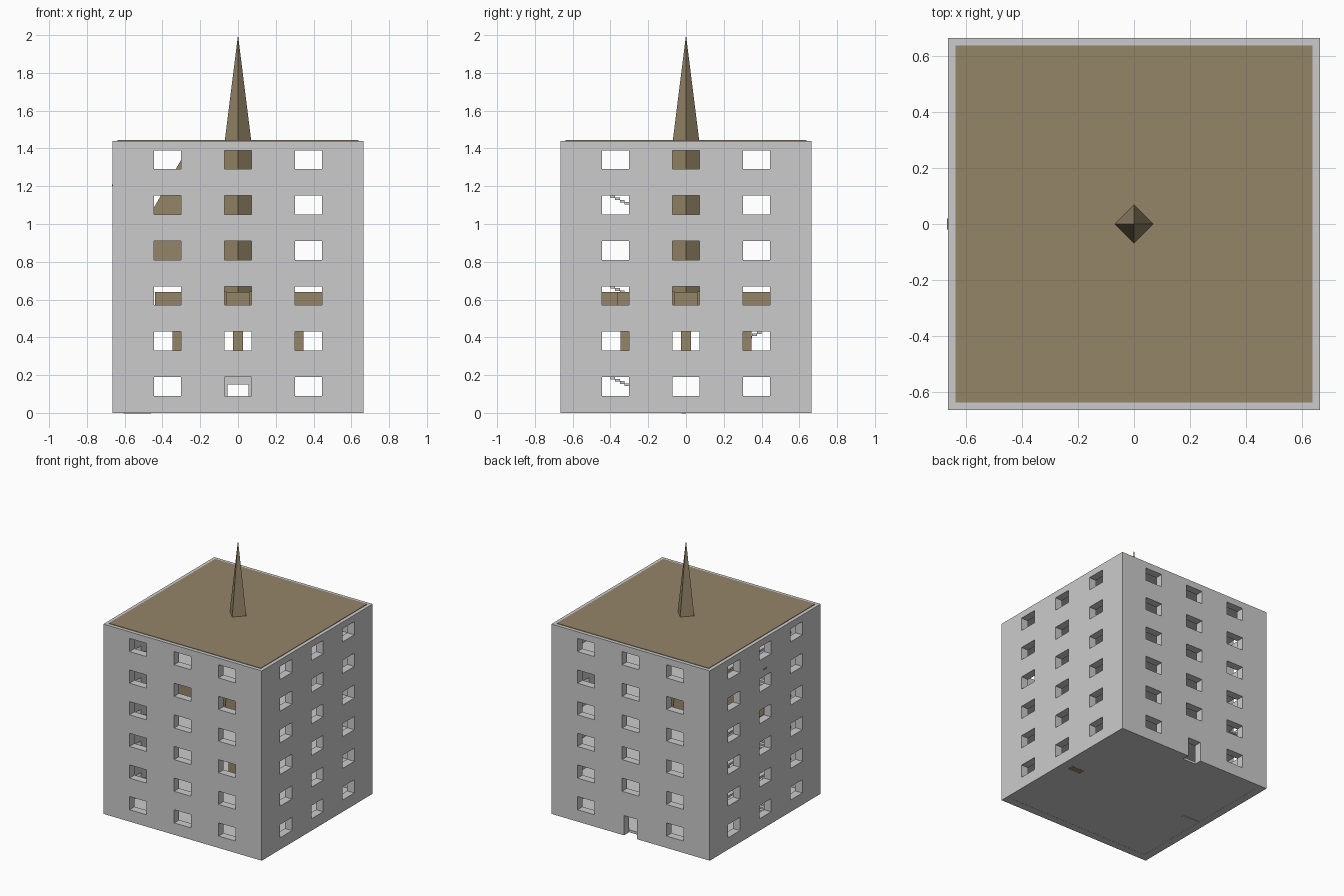
import bpy, bmesh, math
from mathutils import Matrix, Vector

if "Cube" in bpy.data.objects:
    bpy.data.objects.remove(bpy.data.objects["Cube"])

H, T, TOP = 0.665, 0.06, 1.44
tan = bpy.data.materials.new("tan")
tan.diffuse_color = (0.30, 0.235, 0.14, 1)
tan.use_nodes = True
tan.node_tree.nodes["Principled BSDF"].inputs["Base Color"].default_value = tan.diffuse_color


def finish(name, bm, mat=None):
    bmesh.ops.recalc_face_normals(bm, faces=bm.faces)
    me = bpy.data.meshes.new(name)
    bm.to_mesh(me)
    bm.free()
    ob = bpy.data.objects.new(name, me)
    bpy.context.collection.objects.link(ob)
    if mat:
        me.materials.append(mat)
    return ob


def add_box(bm, lo, hi):
    lo, hi = Vector(lo), Vector(hi)
    m = Matrix.Translation((lo + hi) / 2) @ Matrix.Diagonal((*(hi - lo), 1))
    bmesh.ops.create_cube(bm, size=1, matrix=m)


def box(name, lo, hi, mat=None):
    bm = bmesh.new()
    add_box(bm, lo, hi)
    return finish(name, bm, mat)


# Wall panel with a grid of window openings, drawn as the front wall then turned
def wall(name, half, turn, door=False):
    wins = [(-0.445, -0.302), (-0.071, 0.071), (0.302, 0.445)]
    rows = [(0.09 + 0.24 * i, 0.19 + 0.24 * i) for i in range(6)]
    us = sorted({-half, half} | {u for w in wins for u in w} | ({-0.055, 0.055} if door else set()))
    zs = sorted({0, TOP} | {z for r in rows for z in r} | ({0.15} if door else set()))

    def is_open(u, z):
        if door and abs(u) < 0.071 and z < 0.24:
            return abs(u) < 0.055 and z < 0.15
        return any(a < u < b for a, b in wins) and any(a < z < b for a, b in rows)

    bm = bmesh.new()
    grid = {(u, z): bm.verts.new((u, -H, z)) for u in us for z in zs}
    for u0, u1 in zip(us, us[1:]):
        for z0, z1 in zip(zs, zs[1:]):
            if not is_open((u0 + u1) / 2, (z0 + z1) / 2):
                bm.faces.new([grid[p] for p in ((u0, z0), (u1, z0), (u1, z1), (u0, z1))])
    bmesh.ops.delete(bm, geom=[v for v in bm.verts if not v.link_faces], context='VERTS')
    ext = bmesh.ops.extrude_face_region(bm, geom=bm.faces[:], use_keep_orig=True)
    verts = [g for g in ext["geom"] if isinstance(g, bmesh.types.BMVert)]
    bmesh.ops.translate(bm, vec=(0, T, 0), verts=verts)
    bm.transform(Matrix.Rotation(turn, 4, 'Z'))
    finish(name, bm)


wall("front_wall", H, 0)
wall("right_wall", H - T, math.pi / 2)
wall("back_wall", H, math.pi, door=True)
wall("left_wall", H - T, -math.pi / 2)

# Base, upper floors with a stairwell on the left, and roof
I = H - T
box("base_floor", (-I, -I, 0.001), (I, I, 0.02))
for k in (1, 2, 3, 5):
    z = 0.24 * k
    box(f"floor_{k}", (-0.46, -I, z - 0.015), (I, I, z))
box("roof_slab", (-I, -I, TOP - 0.03), (I, I, TOP - 0.001))
box("roof_panel", (-0.638, -0.638, TOP - 0.002), (0.638, 0.638, TOP + 0.004), tan)

# Zigzag stairs
for storey, side in ((0, -1), (1, 1), (2, -1), (4, -1)):
    bm = bmesh.new()
    for i in range(20):
        y0, y1 = sorted((side * 0.025 * i, side * 0.025 * (i + 1)))
        z = 0.24 * storey + 0.012 * (i + 1)
        add_box(bm, (-I, y0, z - 0.014), (-0.46, y1, z))
    finish(f"stair_{storey + 1}", bm)

# Four-sided spire running down through the upper storeys
bm = bmesh.new()
base = 0.64
r = 0.07 * (2 - base) / (2 - TOP)
bmesh.ops.create_cone(bm, cap_ends=True, segments=4, radius1=r, radius2=0, depth=2 - base)
ax = max(bm.verts, key=lambda v: v.co.x).co
if abs(ax.y) > 0.01 and abs(abs(ax.x) - abs(ax.y)) < 0.01:
    bm.transform(Matrix.Rotation(math.pi / 4, 4, 'Z'))
bm.transform(Matrix.Translation((0, 0, (2 + base) / 2)))
finish("spire", bm, tan)

# Timber supports under the spire
box("cross_beam_x", (-0.44, -0.06, 0.57), (0.48, 0.06, 0.64), tan)
box("cross_beam_y", (-0.06, -0.48, 0.57), (0.06, 0.48, 0.64), tan)
box("corner_block", (0.27, -0.5, 0.5), (0.46, -0.36, 0.64), tan)
box("side_block", (-0.2, 0.3, 0.57), (-0.06, 0.48, 0.64), tan)
for i, (x, y) in enumerate(((0, 0), (0.32, 0), (-0.32, 0), (0, 0.32), (0, -0.32))):
    box(f"post_{i + 1}", (x - 0.026, y - 0.026, 0.24), (x + 0.026, y + 0.026, 0.58), tan)

# Slanted brace in the upper left storeys
bm = bmesh.new()
prof = [(-0.6, 0.75), (-0.6, 0.815), (-0.255, 1.42), (-0.1, 1.42), (-0.1, 0.75)]
face = bm.faces.new([bm.verts.new((x, -0.1, z)) for x, z in prof])
ext = bmesh.ops.extrude_face_region(bm, geom=[face], use_keep_orig=True)
bmesh.ops.translate(bm, vec=(0, 0.2, 0), verts=[g for g in ext["geom"] if isinstance(g, bmesh.types.BMVert)])
finish("slanted_brace", bm, tan)

# Small pads showing at the underside and left wall
box("floor_pad", (0.48, -0.025, 0), (0.59, 0.025, 0.015), tan)
box("wall_pad", (-0.668, -0.02, 1.2), (-0.6, 0.02, 1.208), tan)
